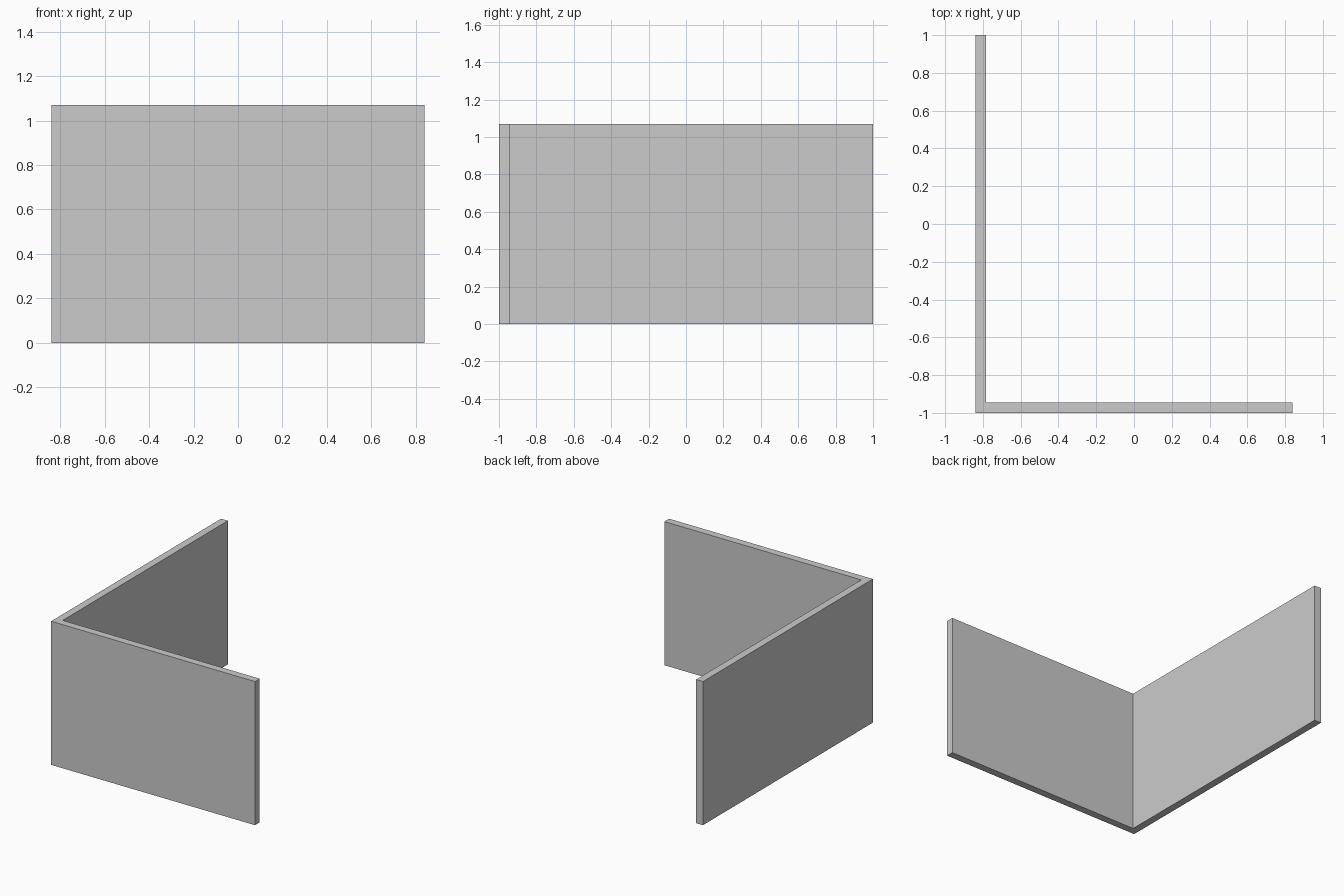
import bpy
import bmesh

if "Cube" in bpy.data.objects:
    bpy.data.objects.remove(bpy.data.objects["Cube"])

X, Y, H, T = 0.84, 1.0, 1.07, 0.056  # half width, half depth, height, wall thickness

# L-shaped footprint raised into one continuous corner wall
profile = [(-X, -Y), (X, -Y), (X, -Y + T), (-X + T, -Y + T), (-X + T, Y), (-X, Y)]
bm = bmesh.new()
base = bm.faces.new([bm.verts.new((x, y, 0)) for x, y in profile])
raised = bmesh.ops.extrude_face_region(bm, geom=[base], use_keep_orig=True)
top = [v for v in raised["geom"] if isinstance(v, bmesh.types.BMVert)]
bmesh.ops.translate(bm, verts=top, vec=(0, 0, H))
bmesh.ops.recalc_face_normals(bm, faces=bm.faces)

mesh = bpy.data.meshes.new("corner_wall")
bm.to_mesh(mesh)
bm.free()
wall = bpy.data.objects.new("corner_wall", mesh)
bpy.context.collection.objects.link(wall)
